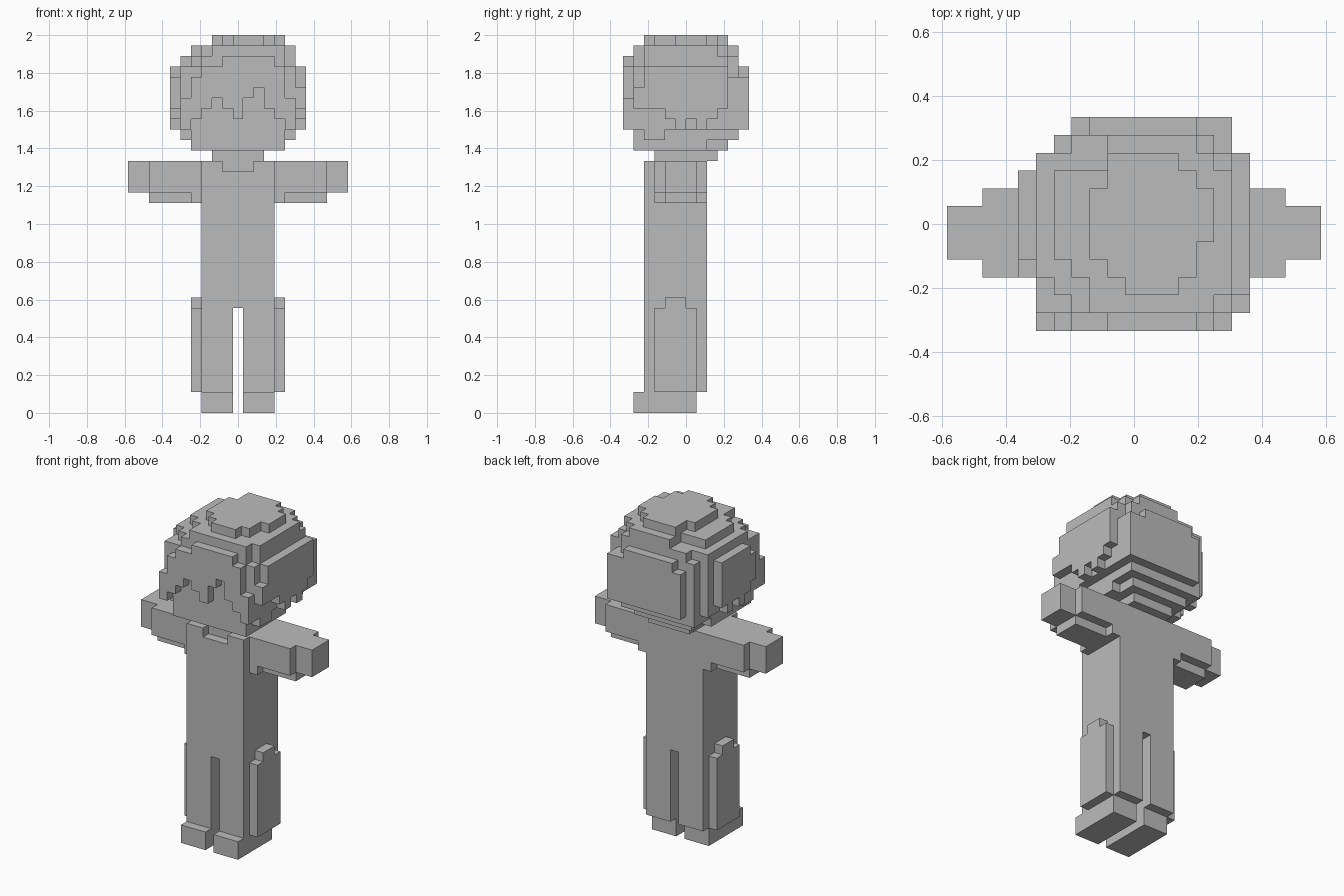
import bpy, bmesh

if "Cube" in bpy.data.objects:
    bpy.data.objects.remove(bpy.data.objects["Cube"])

U = 1 / 18          # size of one block
cells = {}          # block position -> part name


def box(part, x0, x1, y0, y1, z0, z1):
    """Fill a box of blocks (x runs on half steps) that are still free."""
    for i in range(int(round(x0 + 0.5)), int(round(x1 + 0.5))):
        for j in range(y0, y1):
            for k in range(z0, z1):
                cells.setdefault((i, j, k), part)


def clear(x0, x1, y0, y1, z0, z1):
    for i in range(int(round(x0 + 0.5)), int(round(x1 + 0.5))):
        for j in range(y0, y1):
            for k in range(z0, z1):
                cells.pop((i, j, k), None)


def pair(part, x0, x1, *rest):
    """Box on the right side and its mirror on the left."""
    box("right_" + part, x0, x1, *rest)
    box("left_" + part, -x1, -x0, *rest)


# Legs, feet and trouser side panels
pair("leg", 0.5, 3.5, -4, 2, 2, 10)
pair("foot", 0.5, 3.5, -5, 1, 0, 2)
pair("side_panel", 3.5, 4.5, -3, 1, 2, 10)
pair("side_panel", 3.5, 4.5, -2, 0, 10, 11)

# Torso with a collar notch, and the neck
box("torso", -3.5, 3.5, -4, 2, 10, 24)
clear(-1.5, 1.5, -4, -3, 23, 24)
box("neck", -2.5, 2.5, -3, 2, 24, 25)

# Arms: sleeve, underside, hand
pair("arm", 3.5, 8.5, -3, 2, 21, 24)
pair("arm", 3.5, 4.5, -3, 2, 20, 21)
pair("arm", 4.5, 8.5, -2, 1, 20, 21)
pair("hand", 8.5, 10.5, -2, 1, 21, 24)

# Face and lower head
box("face", -4.5, 4.5, -5, 2, 25, 27)
box("hair_nape", -2.5, 2.5, 2, 3, 24, 25)
box("hair_nape", -3.5, 3.5, 2, 4, 25, 26)
box("hair_nape", -4.5, 4.5, 2, 5, 26, 27)
pair("jaw_side", 4.5, 5.5, -4, -2, 26, 27)

# Head core with a cut rear corner
box("head", -5.5, 5.5, -5, 5, 27, 33)
clear(-5.5, -4.5, 4, 5, 27, 33)
clear(4.5, 5.5, 4, 5, 32, 33)

# Hair crown layers
box("hair_crown", -5.5, 5.5, -3, 4, 33, 34)
box("hair_crown", -4.5, 5.5, -4, 4, 33, 34)
box("hair_crown", -3.5, 4.5, -5, 5, 33, 34)
box("hair_crown", -4.5, 5.5, -2, 3, 34, 35)
box("hair_crown", -3.5, 5.5, -3, 3, 34, 35)
box("hair_crown", -2.5, 5.5, -4, 3, 34, 35)
box("hair_crown", -2.5, 4.5, -5, -4, 34, 35)
box("hair_crown", -1.5, 4.5, 3, 4, 34, 35)
box("hair_crown", -1.5, 3.5, 4, 5, 34, 35)
for y, x0, x1 in ((-4, -0.5, 2.5), (-3, -1.5, 3.5), (-2, -2.5, 3.5),
                  (-1, -2.5, 4.5), (0, -2.5, 4.5), (1, -2.5, 4.5),
                  (2, -1.5, 3.5), (3, -1.5, 2.5)):
    box("hair_crown", x0, x1, y, y + 1, 35, 36)

# Fringe: one column per step, with jagged lower edge
bottoms = (27, 28, 29, 30, 29, 28, 30, 31, 29, 28, 27)
tops = (30, 32, 33, 33, 34, 34, 34, 34, 34, 33, 30)
for n, (b, t) in enumerate(zip(bottoms, tops)):
    box("fringe", n - 5.5, n - 4.5, -6, -5, b, t)

# Side hair with jagged lower edge
for y, b in zip(range(-4, 4), (29, 29, 28, 27, 28, 27, 28, 29)):
    box("right_hair", 5.5, 6.5, y, y + 1, b, 33)
    if -3 <= y < 3:
        box("left_hair", -6.5, -5.5, y, y + 1, b, 32 if y == -3 else 33)
box("right_hair", 5.5, 6.5, -5, -4, 29, 31)

# Back hair
box("back_hair", -2.5, 3.5, 5, 6, 27, 33)
box("back_hair", -3.5, -2.5, 5, 6, 27, 32)
box("back_hair", 3.5, 5.5, 5, 6, 27, 32)

# Turn the blocks into clean flat-faced meshes, one per part
grey = bpy.data.materials.new("grey")
grey.diffuse_color = (0.5, 0.5, 0.5, 1)
grey.use_nodes = True
grey.node_tree.nodes["Principled BSDF"].inputs["Base Color"].default_value = grey.diffuse_color
for part in sorted(set(cells.values())):
    bm = bmesh.new()
    for c in [c for c, p in cells.items() if p == part]:
        for axis in range(3):
            for side in (-1, 1):
                n = list(c)
                n[axis] += side
                if tuple(n) in cells:
                    continue
                a, b = (axis + 1) % 3, (axis + 2) % 3
                corners = []
                for s, t in ((-1, -1), (1, -1), (1, 1), (-1, 1))[::side]:
                    p = [c[0], c[1] + 0.5, c[2] + 0.5]
                    p[axis] += side / 2
                    p[a] += s / 2
                    p[b] += t / 2
                    corners.append(bm.verts.new([v * U for v in p]))
                bm.faces.new(corners)
    bmesh.ops.remove_doubles(bm, verts=bm.verts, dist=U / 100)
    bmesh.ops.dissolve_limit(bm, angle_limit=0.01, verts=bm.verts, edges=bm.edges)
    mesh = bpy.data.meshes.new(part)
    bm.to_mesh(mesh)
    bm.free()
    mesh.materials.append(grey)
    bpy.context.collection.objects.link(bpy.data.objects.new(part, mesh))
